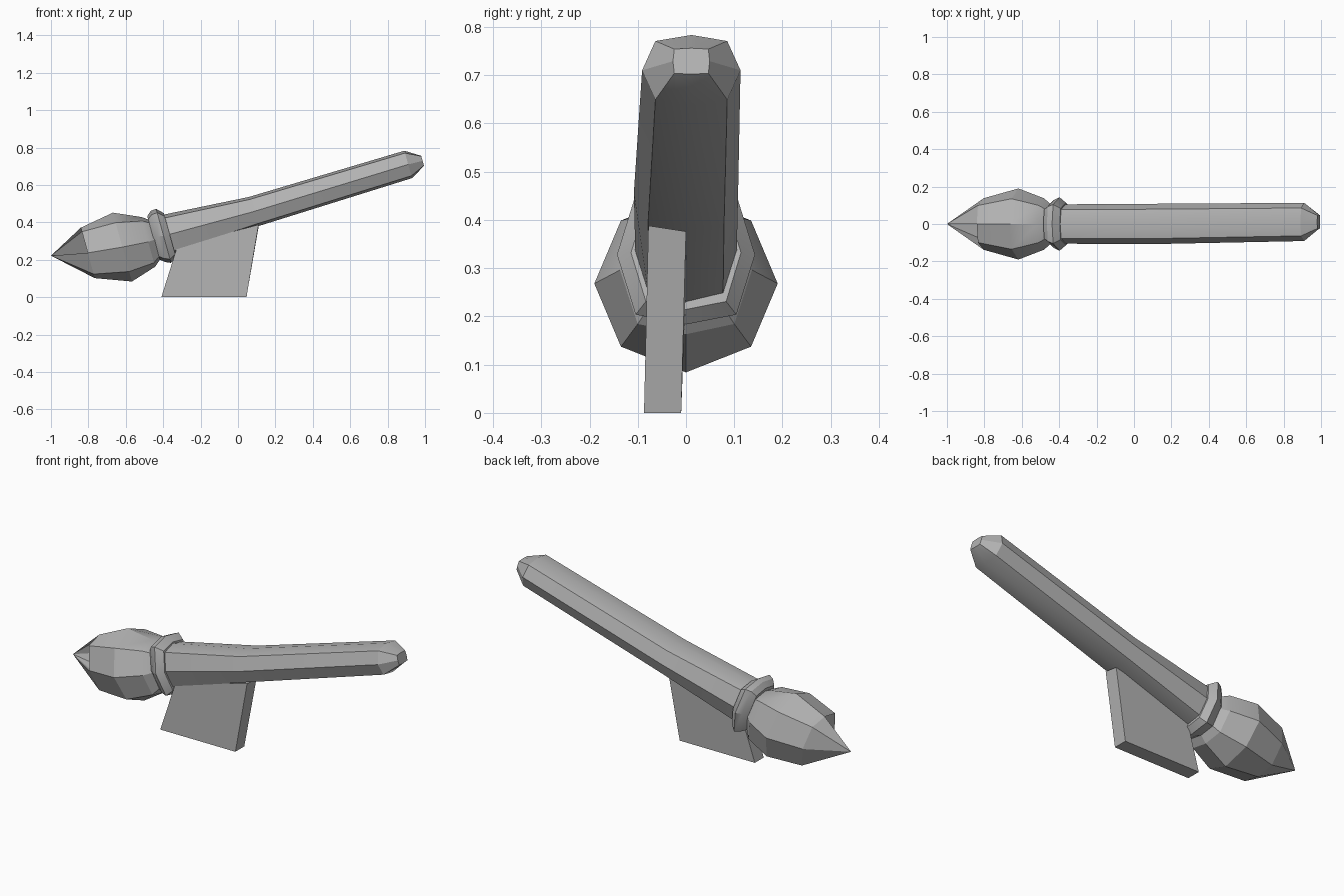
import bpy, bmesh
from math import sin, cos, radians

if "Cube" in bpy.data.objects:
    bpy.data.objects.remove(bpy.data.objects["Cube"])

TILT = radians(15.5)
grey = bpy.data.materials.new("dark_grey")
grey.diffuse_color = (0.45, 0.45, 0.45, 1)
grey.use_nodes = True
grey.node_tree.nodes["Principled BSDF"].inputs["Base Color"].default_value = grey.diffuse_color


def ring_points(cx, cy, cz, ry, rz, dy, dz):
    """Tilted 8-sided section; dy, dz place the diagonal corners."""
    plan = [(0, 1), (dy, dz), (1, 0), (dy, -dz), (0, -1), (-dy, -dz), (-1, 0), (-dy, dz)]
    return [(cx - sin(TILT) * rz * v, cy + ry * u, cz + cos(TILT) * rz * v) for u, v in plan]


def finish(name, bm, smooth=True):
    bmesh.ops.recalc_face_normals(bm, faces=bm.faces)
    me = bpy.data.meshes.new(name)
    bm.to_mesh(me)
    bm.free()
    me.materials.append(grey)
    ob = bpy.data.objects.new(name, me)
    bpy.context.collection.objects.link(ob)
    if smooth:
        bpy.ops.object.select_all(action='DESELECT')
        ob.select_set(True)
        bpy.context.view_layer.objects.active = ob
        bpy.ops.object.shade_smooth_by_angle(angle=radians(28))
    return ob


def loft(name, rings, tip=None, open_sides=()):
    """Bridge the sections; the start closes to a tip or a flat cap."""
    bm = bmesh.new()
    loops = [[bm.verts.new(p) for p in ring_points(*r)] for r in rings]
    for a, b in zip(loops, loops[1:]):
        for i in range(8):
            j = (i + 1) % 8
            bm.faces.new((a[i], a[j], b[j], b[i]))
    if tip:
        apex = bm.verts.new(tip)
        for i in range(8):
            if i not in open_sides:
                bm.faces.new((apex, loops[0][i], loops[0][(i + 1) % 8]))
    else:
        bm.faces.new(loops[0])
    bm.faces.new(loops[-1])
    return finish(name, bm)


# Pointed bulb at the low end, its point open on the upper front
head = loft("pointed_head", [
    (-0.803, 0, 0.237, 0.138, 0.140, 0.72, 0.84),
    (-0.618, 0, 0.268, 0.190, 0.191, 0.71, 0.71),
    (-0.480, 0, 0.296, 0.137, 0.138, 0.73, 0.84),
    (-0.440, 0, 0.310, 0.100, 0.105, 0.73, 0.84),
], tip=(-1.0, 0, 0.222), open_sides=(6, 7))
# Flat facets on the point and the underside of the bulb
for p in head.data.polygons:
    if len(p.vertices) == 3 or p.normal.z < 0.1:
        p.use_smooth = False

# Collar between head and shaft
loft("collar", [
    (-0.453, 0, 0.318, 0.105, 0.120, 0.73, 0.86),
    (-0.428, 0, 0.325, 0.128, 0.142, 0.73, 0.86),
    (-0.398, 0, 0.328, 0.143, 0.150, 0.73, 0.86),
    (-0.364, 0, 0.332, 0.114, 0.122, 0.73, 0.86),
])

# Slightly bent shaft with a blunt tapered end
loft("shaft", [
    (-0.400, 0.000, 0.327, 0.105, 0.112, 0.73, 0.83),
    (0.080, 0.000, 0.457, 0.108, 0.082, 0.73, 0.83),
    (0.910, 0.011, 0.710, 0.102, 0.076, 0.73, 0.83),
    (0.987, 0.011, 0.729, 0.038, 0.028, 0.93, 0.93),
])

# Leaning support fin under the shaft
bm = bmesh.new()
bmesh.ops.create_cube(bm, size=1)
for v in bm.verts:
    top, right, back = v.co.z > 0, v.co.x > 0, v.co.y > 0
    if top:
        v.co.x = 0.11 if right else -0.325
        v.co.y = 0.0 if back else -0.078
        v.co.z = (0.376 if back else 0.388) if right else 0.27
    else:
        v.co.x = 0.045 if right else -0.41
        v.co.y = -0.01 if back else -0.087
        v.co.z = 0
finish("support_fin", bm, smooth=False)
